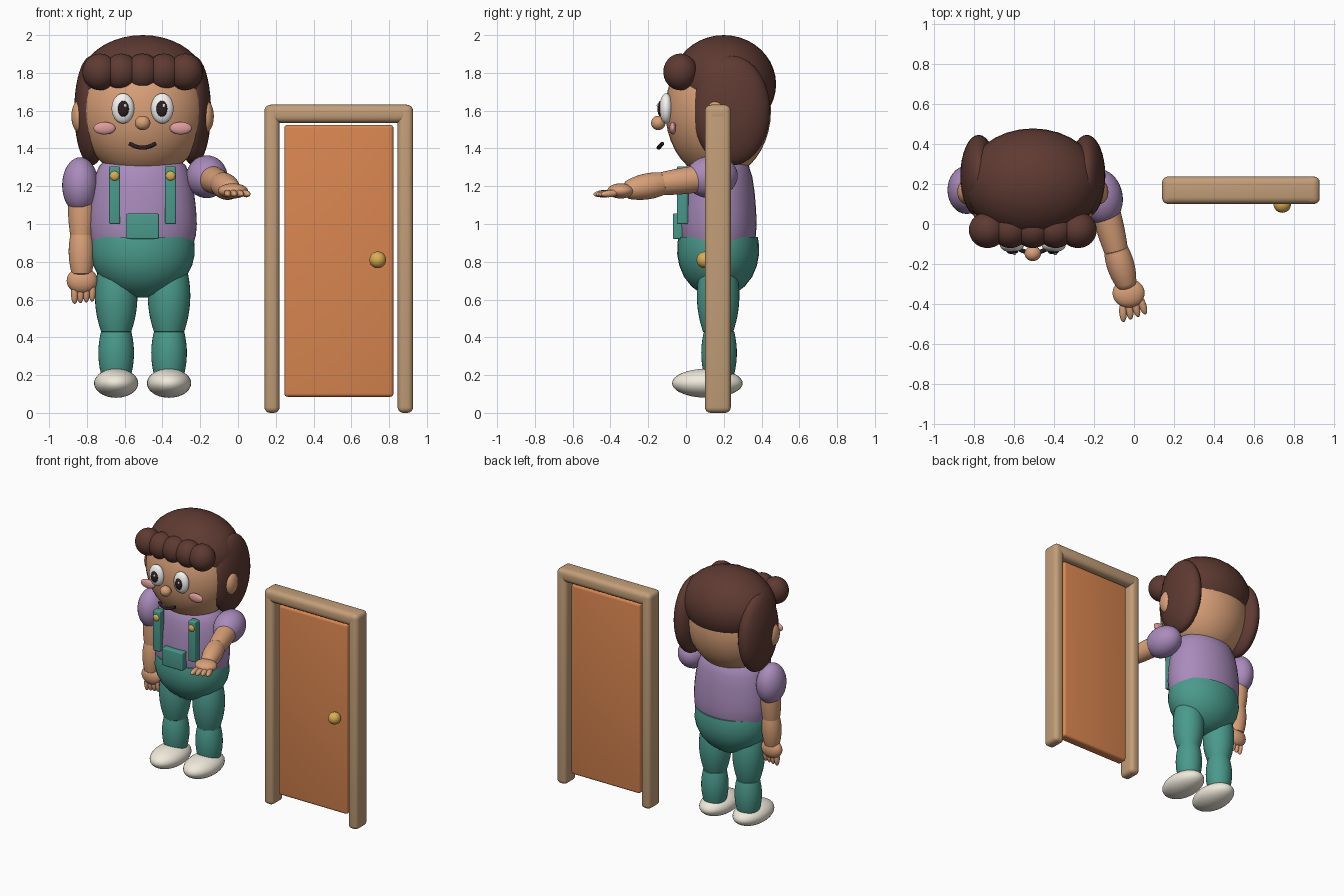
import bpy, bmesh, math
from mathutils import Vector

if "Cube" in bpy.data.objects:
    bpy.data.objects.remove(bpy.data.objects["Cube"])

CX, CY = -0.505, 0.17      # centre line of the figure
Z = Vector((0, 0, 1))


def mat(name, hexcol):
    m = bpy.data.materials.new(name)
    c = [int(hexcol[i:i + 2], 16) / 255 for i in (0, 2, 4)]
    m.diffuse_color = [((v + 0.055) / 1.055) ** 2.4 if v > 0.04 else v / 12.92 for v in c] + [1]
    m.use_nodes = True
    m.node_tree.nodes["Principled BSDF"].inputs["Base Color"].default_value = m.diffuse_color
    return m


SKIN, HAIR, LILAC = mat("skin", "D9A078"), mat("hair", "5E3A32"), mat("lilac", "A98BBB")
TEAL, CREAM, GOLD = mat("teal", "4A9A8C"), mat("cream", "F0EADB"), mat("gold", "D9AE55")
WHITE, DARK, PINK = mat("white", "F7F5F2"), mat("dark", "2A211F"), mat("pink", "DE9C9C")
WOOD, ORANGE = mat("wood", "C29E78"), mat("orange", "D98650")


def finish(bm, name, m, smooth=40):
    bmesh.ops.recalc_face_normals(bm, faces=bm.faces)
    me = bpy.data.meshes.new(name)
    bm.to_mesh(me)
    bm.free()
    ob = bpy.data.objects.new(name, me)
    bpy.context.collection.objects.link(ob)
    me.materials.append(m)
    bpy.ops.object.select_all(action='DESELECT')
    bpy.context.view_layer.objects.active = ob
    ob.select_set(True)
    bpy.ops.object.shade_smooth_by_angle(angle=math.radians(smooth))
    return ob


def ball(name, loc, rad, m, axis=None):
    """Ellipsoid; axis turns its own z direction."""
    bm = bmesh.new()
    bmesh.ops.create_uvsphere(bm, u_segments=32, v_segments=20, radius=1)
    bmesh.ops.scale(bm, vec=rad, verts=bm.verts)
    ob = finish(bm, name, m)
    ob.location = loc
    if axis:
        ob.rotation_euler = Z.rotation_difference(Vector(axis)).to_euler()
    return ob


def box(name, lo, hi, m, bevel):
    bm = bmesh.new()
    bmesh.ops.create_cube(bm, size=1)
    bmesh.ops.scale(bm, vec=[b - a for a, b in zip(lo, hi)], verts=bm.verts)
    bmesh.ops.bevel(bm, geom=bm.edges[:], offset=bevel, segments=4, profile=0.5, affect='EDGES')
    ob = finish(bm, name, m)
    ob.location = [(a + b) / 2 for a, b in zip(lo, hi)]
    return ob


def lathe(name, profile, m, loc=(0, 0, 0), sy=1.0, axis=None):
    """Capped turned form from (radius, height) points."""
    bm = bmesh.new()
    n = 32
    rings = [[bm.verts.new((r * math.cos(k * math.tau / n), sy * r * math.sin(k * math.tau / n), h))
              for k in range(n)] for r, h in profile]
    for a, b in zip(rings, rings[1:]):
        for k in range(n):
            bm.faces.new((a[k], a[(k + 1) % n], b[(k + 1) % n], b[k]))
    bm.faces.new(rings[0])
    bm.faces.new(rings[-1])
    ob = finish(bm, name, m)
    ob.location = loc
    if axis:
        ob.rotation_euler = Z.rotation_difference(Vector(axis)).to_euler()
    return ob


def limb(name, p0, p1, r0, rm, r1, m):
    """Soft segment whose radius runs r0 -> rm -> r1."""
    d = Vector(p1) - Vector(p0)
    prof = []
    for i in range(13):
        t = i / 12
        r = r0 * (1 - t) * (1 - 2 * t) + 4 * rm * t * (1 - t) + r1 * t * (2 * t - 1)
        prof.append((r, d.length * t))
    prof = [(r0 * 0.6, -r0 * 0.25)] + prof + [(r1 * 0.6, d.length + r1 * 0.25)]
    return lathe(name, prof, m, p0, axis=d)


# Door and frame
box("frame_post_left", (0.14, 0.10, 0), (0.22, 0.237, 1.63), WOOD, 0.03)
box("frame_post_right", (0.845, 0.10, 0), (0.927, 0.237, 1.63), WOOD, 0.03)
box("frame_header", (0.14, 0.10, 1.535), (0.927, 0.237, 1.632), WOOD, 0.035)
box("door_panel", (0.245, 0.13, 0.085), (0.823, 0.207, 1.525), ORANGE, 0.018)
ball("door_knob", (0.74, 0.10, 0.81), (0.044, 0.044, 0.044), GOLD)

# Torso and trousers
lathe("shirt", [(0.26, 0.86), (0.282, 0.94), (0.287, 1.0), (0.283, 1.08), (0.272, 1.17),
                (0.255, 1.25), (0.228, 1.31), (0.17, 1.36), (0.08, 1.38)], LILAC, (CX, CY, 0), 0.71)
lathe("trousers", [(0.268, 0.93), (0.274, 0.90), (0.276, 0.84), (0.262, 0.78), (0.23, 0.72),
                   (0.18, 0.67), (0.115, 0.63), (0.05, 0.613), (0.01, 0.61)], TEAL, (CX, CY, 0), 0.785)
box("bib_pocket", (CX - 0.086, -0.07, 0.92), (CX + 0.086, 0.0, 1.055), TEAL, 0.008)

# Head and hair
ball("head", (CX, 0.17, 1.60), (0.335, 0.28, 0.36), SKIN)
ball("hair_cap", (CX, 0.20, 1.74), (0.34, 0.277, 0.26), HAIR)
for i in range(5):
    ball(f"fringe_curl_{i + 1}", (CX + (i - 2) * 0.113, -0.03, 1.805), (0.093, 0.09, 0.097), HAIR)
ball("nose", (CX, -0.147, 1.535), (0.041, 0.038, 0.038), SKIN)

# Mouth: bent tube
cu = bpy.data.curves.new("mouth", 'CURVE')
cu.dimensions, cu.bevel_depth, cu.bevel_resolution, cu.use_fill_caps = '3D', 0.011, 3, True
sp = cu.splines.new('POLY')
sp.points.add(8)
for i, p in enumerate(sp.points):
    t = i / 4 - 1
    p.co = (CX + 0.068 * t, -0.145 + 0.02 * t * t, 1.404 + 0.022 * t * t, 1)
cu.materials.append(DARK)
bpy.context.collection.objects.link(bpy.data.objects.new("mouth", cu))

# Mirrored parts
for s, side in ((-1, "right"), (1, "left")):
    ball(f"{side}_side_hair", (CX + s * 0.27, 0.24, 1.60), (0.092, 0.205, 0.29), HAIR)
    ball(f"{side}_ear", (CX + s * 0.335, 0.16, 1.57), (0.042, 0.06, 0.085), SKIN)
    ball(f"{side}_eye", (CX + s * 0.104, -0.105, 1.612), (0.06, 0.036, 0.08), WHITE)
    ball(f"{side}_pupil", (CX + s * 0.102, -0.135, 1.61), (0.029, 0.016, 0.042), DARK)
    ball(f"{side}_eye_glint", (CX + s * 0.102 + 0.01, -0.149, 1.627), (0.008, 0.006, 0.01), WHITE)
    ball(f"{side}_cheek", (CX + s * 0.202, -0.07, 1.507), (0.058, 0.018, 0.033), PINK)
    x = CX + s * 0.148
    box(f"{side}_strap", (x - 0.029, -0.048, 1.0), (x + 0.029, 0.012, 1.305), TEAL, 0.008)
    ball(f"{side}_button", (x, -0.048, 1.255), (0.025, 0.014, 0.025), GOLD)
    x = CX + s * 0.14
    limb(f"{side}_thigh", (x, CY, 0.76), (x, CY, 0.43), 0.095, 0.112, 0.08, TEAL)
    limb(f"{side}_shin", (x, CY + 0.005, 0.43), (x, CY + 0.005, 0.17), 0.08, 0.094, 0.07, TEAL)
    ball(f"{side}_shoe", (x, 0.113, 0.157), (0.117, 0.187, 0.077), CREAM)

# Hanging arm
ball("right_sleeve", (-0.835, CY, 1.205), (0.096, 0.12, 0.148), LILAC)
limb("right_upper_arm", (-0.828, CY, 1.15), (-0.828, 0.16, 0.94), 0.07, 0.071, 0.06, SKIN)
limb("right_forearm", (-0.828, 0.16, 0.94), (-0.828, 0.15, 0.735), 0.06, 0.068, 0.052, SKIN)
ball("right_palm", (-0.825, 0.15, 0.70), (0.082, 0.05, 0.07), SKIN)
for i in range(4):
    x = -0.865 + i * 0.031
    ball(f"right_finger_{i + 1}", (x, 0.145, 0.632 + 0.004 * i), (0.019, 0.021, 0.055), SKIN)

# Arm reaching forward
ball("left_sleeve", (-0.165, 0.135, 1.25), (0.108, 0.113, 0.14), LILAC, (0.18, -1, -0.12))
limb("left_upper_arm", (-0.15, 0.10, 1.243), (-0.09, -0.13, 1.213), 0.07, 0.07, 0.06, SKIN)
limb("left_forearm", (-0.09, -0.13, 1.213), (-0.035, -0.31, 1.18), 0.061, 0.068, 0.048, SKIN)
ball("left_palm", (-0.027, -0.345, 1.175), (0.08, 0.072, 0.04), SKIN)
for i in range(4):
    u = i - 1.5
    ball(f"left_finger_{i + 1}", (-0.007 + u * 0.032, -0.42 + 0.012 * u, 1.161),
         (0.019, 0.019, 0.052), SKIN, (0.2 + 0.1 * u, -1, -0.1))
